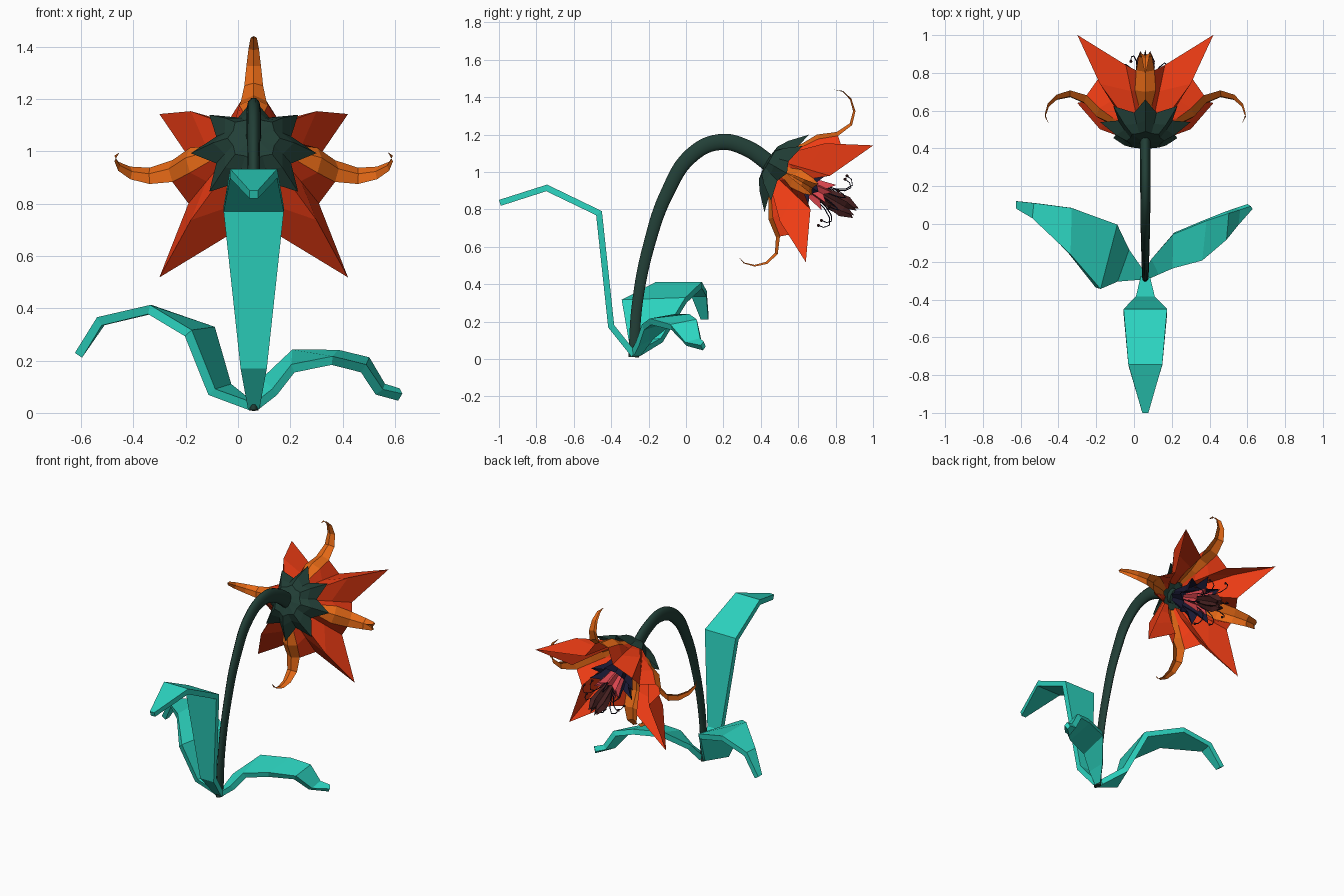
import bpy, bmesh, math, random
from mathutils import Vector, Matrix

if "Cube" in bpy.data.objects:
    bpy.data.objects.remove(bpy.data.objects["Cube"])

random.seed(4)
# Flower frame: origin at calyx, axis A tilted 30 degrees below horizontal
O = Vector((0.06, 0.44, 1.05))
A = Vector((0, math.cos(math.radians(30)), -0.5))
U = Vector((0, 0.5, math.cos(math.radians(30))))
X = Vector((1, 0, 0))


def P(a, r, deg, side=0.0):
    t = math.radians(deg)
    return (O + A * a + (U * math.cos(t) + X * math.sin(t)) * r
            + (X * math.cos(t) - U * math.sin(t)) * side)


def material(name, rgb):
    m = bpy.data.materials.new(name)
    m.diffuse_color = (*rgb, 1)
    m.use_nodes = True
    m.node_tree.nodes["Principled BSDF"].inputs["Base Color"].default_value = m.diffuse_color
    return m


TEAL = material("teal", (0.025, 0.65, 0.52))
GREEN = material("dark_green", (0.016, 0.05, 0.038))
RED = material("red", (0.85, 0.045, 0.007))
ORANGE = material("orange", (0.78, 0.14, 0.008))
NAVY = material("navy", (0.01, 0.01, 0.035))
PINK = material("pink", (0.7, 0.06, 0.075))
MAROON = material("maroon", (0.06, 0.014, 0.014))


def finish(bm, name, mat):
    bmesh.ops.remove_doubles(bm, verts=bm.verts, dist=0.0005)
    bmesh.ops.recalc_face_normals(bm, faces=bm.faces)
    me = bpy.data.meshes.new(name)
    bm.to_mesh(me)
    bm.free()
    ob = bpy.data.objects.new(name, me)
    me.materials.append(mat)
    bpy.context.collection.objects.link(ob)
    return ob


def strip(bm, cols):
    """Quads between neighbouring columns of points."""
    vs = [[bm.verts.new(p) for p in c] for c in cols]
    for c, d in zip(vs, vs[1:]):
        for i in range(min(len(c), len(d)) - 1):
            bm.faces.new((c[i], c[i + 1], d[i + 1], d[i]))


def star(name, rows, n, mat, turn=0, cap=None):
    """Fluted cup; rows are (tip axial, tip radius, valley axial, valley radius)."""
    bm = bmesh.new()
    cols = []
    for i in range(2 * n + 1):
        k = 2 * (i % 2)
        deg = turn + 180 * i / n
        col = [P(r[k], r[k + 1], deg) for r in rows]
        if cap is not None:
            col.insert(0, P(cap, 0, deg))
        cols.append(col)
    strip(bm, cols)
    bmesh.ops.dissolve_degenerate(bm, dist=0.0005, edges=bm.edges)
    return finish(bm, name, mat)


# Leaves: pairs of opposite edge points, thickened
def leaf(name, pairs):
    bm = bmesh.new()
    strip(bm, [[p[0] for p in pairs], [p[1] for p in pairs]])
    ob = finish(bm, name, TEAL)
    s = ob.modifiers.new("thickness", 'SOLIDIFY')
    s.thickness = 0.033
    s.offset = 0
    s.use_even_offset = True


leaf("front_leaf", [((0.06 - w, y, z), (0.06 + w, y, z)) for y, z, w in (
    (-0.28, 0.025, 0.022), (-0.40, 0.175, 0.05), (-0.465, 0.78, 0.115),
    (-0.745, 0.915, 0.09), (-0.995, 0.835, 0.016))])
leaf("right_leaf", [
    ((0.06, -0.25, 0.03), (0.07, -0.29, 0.025)),
    ((0.10, -0.18, 0.12), (0.14, -0.26, 0.08)),
    ((0.21, -0.05, 0.225), (0.21, -0.23, 0.17)),
    ((0.38, 0.02, 0.225), (0.36, -0.19, 0.20)),
    ((0.49, 0.06, 0.20), (0.48, -0.08, 0.17)),
    ((0.55, 0.08, 0.10), (0.54, 0.00, 0.08)),
    ((0.61, 0.10, 0.08), (0.62, 0.085, 0.06))])
leaf("left_leaf", [
    ((0.05, -0.25, 0.03), (0.05, -0.29, 0.025)),
    ((-0.04, -0.13, 0.10), (-0.10, -0.30, 0.08)),
    ((-0.10, 0.00, 0.315), (-0.19, -0.34, 0.305)),
    ((-0.33, 0.085, 0.395), (-0.34, -0.16, 0.395)),
    ((-0.52, 0.11, 0.35), (-0.53, 0.03, 0.35)),
    ((-0.61, 0.12, 0.22), (-0.61, 0.08, 0.22))])

# Stem: arched tube, thickening toward the flower
cu = bpy.data.curves.new("stem", 'CURVE')
cu.dimensions = '3D'
cu.bevel_depth = 1.0
cu.bevel_resolution = 3
cu.resolution_u = 6
cu.use_fill_caps = True
path = [(-0.28, 0.01, 0.03), (-0.26, 0.3, 0.03), (-0.195, 0.62, 0.033), (-0.1, 0.89, 0.038),
        (0.03, 1.09, 0.043), (0.18, 1.16, 0.045), (0.32, 1.13, 0.046), (0.46, 1.035, 0.048)]
sp = cu.splines.new('BEZIER')
sp.bezier_points.add(len(path) - 1)
for b, (y, z, r) in zip(sp.bezier_points, path):
    b.co = (0, y, z)
    b.radius = r
    b.handle_left_type = b.handle_right_type = 'AUTO'
cu.materials.append(GREEN)
stem = bpy.data.objects.new("stem", cu)
stem.location.x = 0.06
stem.scale.x = 0.6
bpy.context.collection.objects.link(stem)

# Calyx
star("calyx", [(0, 0.10, 0, 0.085), (0.035, 0.155, 0.04, 0.12), (0.115, 0.24, 0.09, 0.155)],
     8, GREEN, cap=-0.015)

# Petals: four pointed red ones, four curled orange ones, sharing a fluted bell
ridge = [(0.03, 0.09), (0.1, 0.185), (0.21, 0.34), (0.44, 0.51)]
valley = [(0.03, 0.07), (0.1, 0.13), (0.2, 0.195), (0.32, 0.27)]
curl = [(0.03, 0.09), (0.106, 0.18), (0.15, 0.26), (0.235, 0.325), (0.272, 0.40),
        (0.255, 0.465), (0.21, 0.51), (0.155, 0.527), (0.108, 0.513)]
width = [0.018, 0.035, 0.055, 0.048, 0.036, 0.028, 0.02, 0.012, 0.0]


def curl_edge(deg, s):
    pts = []
    for i, ((a, r), w) in enumerate(zip(curl, width)):
        p, q = Vector(curl[max(i - 1, 0)]), Vector(curl[min(i + 1, len(curl) - 1)])
        t = (q - p).normalized() * w * 0.45
        pts.append(P(a + t.y, r - t.x, deg, s * w))
    return pts


red, orange = bmesh.new(), bmesh.new()
for k in range(4):
    d = 90 * k
    strip(red, [curl_edge(d, 1)[:4],
                [P(a, r, d + 22.5) for a, r in valley],
                [P(a, r, d + 45) for a, r in ridge],
                [P(a, r, d + 67.5) for a, r in valley],
                curl_edge(d + 90, -1)[:4]])
    strip(orange, [curl_edge(d, -1), [P(a, r, d) for a, r in curl], curl_edge(d, 1)])
finish(red, "pointed_petals", RED)
finish(orange, "curled_petals", ORANGE)

# Throat of the flower
star("inner_crown", [(0.06, 0.05, 0.06, 0.04), (0.22, 0.10, 0.22, 0.075),
                     (0.31, 0.16, 0.275, 0.095)], 8, NAVY, cap=0.06)
star("pink_crown", [(0.15, 0.03, 0.15, 0.02), (0.30, 0.065, 0.30, 0.045),
                    (0.375, 0.085, 0.34, 0.05)], 8, PINK, 22.5, cap=0.3)
star("pistil", [(0.3, 0.03, 0.3, 0.02), (0.40, 0.05, 0.41, 0.03), (0.47, 0.058, 0.47, 0.03),
                (0.54, 0.03, 0.50, 0.018), (0.50, 0.0, 0.50, 0.0)], 6, MAROON, cap=0.3)

# Stamens with small anthers
cu = bpy.data.curves.new("stamens", 'CURVE')
cu.dimensions = '3D'
cu.bevel_depth = 0.003
cu.bevel_resolution = 0
anthers = bmesh.new()
for i in range(8):
    deg = 22.5 + 45 * i + random.uniform(-8, 8)
    s = random.uniform(0.85, 1.1)
    pts = [P(a, r * s, deg) for a, r in ((0.3, 0.04), (0.38, 0.06), (0.43, 0.09),
                                         (0.45, 0.125), (0.43, 0.15), (0.40, 0.155))]
    sp = cu.splines.new('POLY')
    sp.points.add(len(pts) - 1)
    for q, p in zip(sp.points, pts):
        q.co = (*p, 1)
    bmesh.ops.create_icosphere(anthers, subdivisions=1, radius=0.009,
                               matrix=Matrix.Translation(pts[-1]))
cu.materials.append(NAVY)
bpy.context.collection.objects.link(bpy.data.objects.new("stamens", cu))
finish(anthers, "anthers", MAROON)
